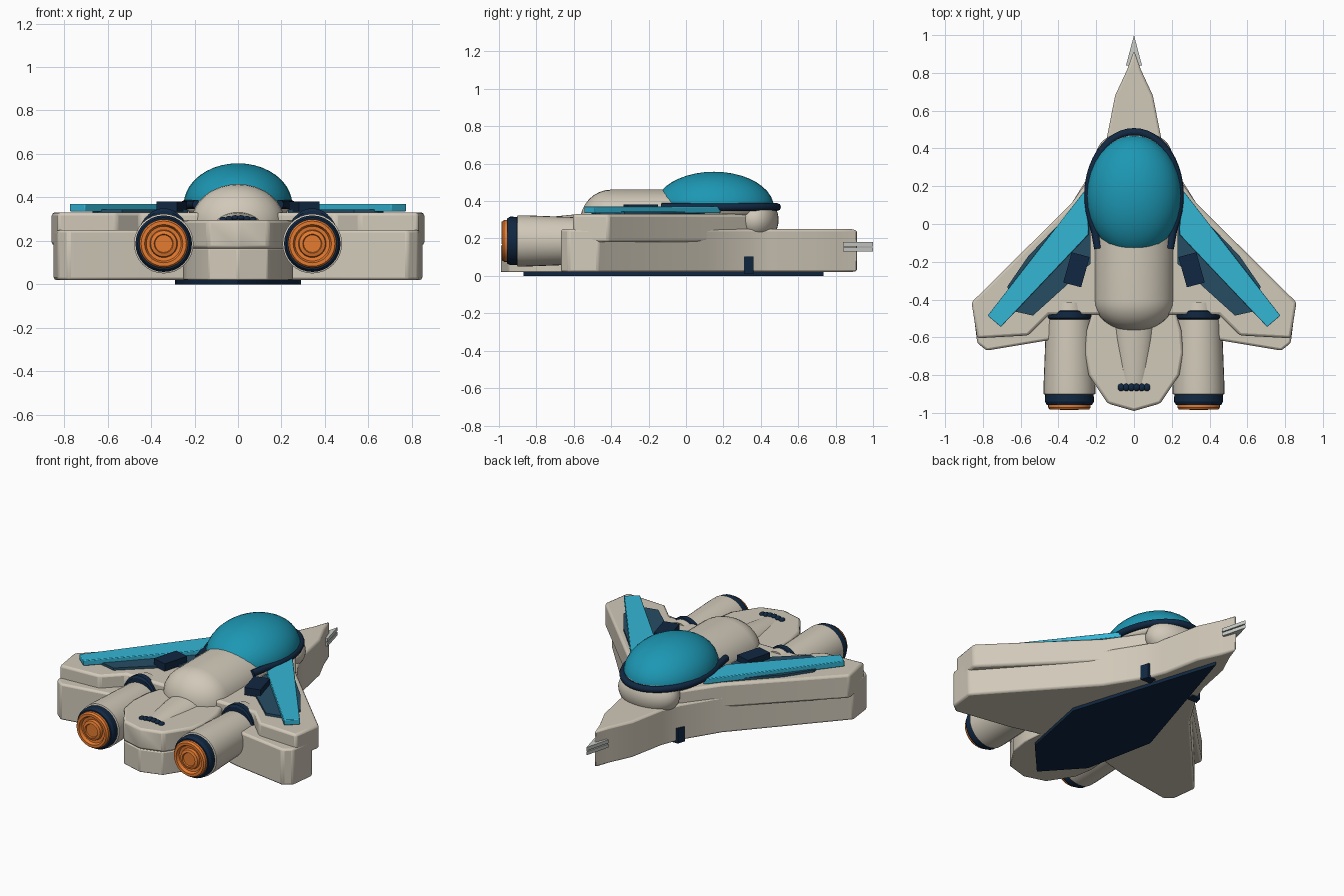
import bpy, bmesh
from math import sin, cos, pi, radians

if "Cube" in bpy.data.objects:
    bpy.data.objects.remove(bpy.data.objects["Cube"])


def material(name, rgb):
    m = bpy.data.materials.new(name)
    m.diffuse_color = [(c / 255) ** 2.2 for c in rgb] + [1]
    m.use_nodes = True
    m.node_tree.nodes["Principled BSDF"].inputs["Base Color"].default_value = m.diffuse_color
    return m


CREAM = material("cream", (208, 200, 184))
NAVY = material("navy", (24, 44, 68))
SLATE = material("slate", (42, 78, 100))
CYAN = material("cyan", (55, 180, 212))
TEAL = material("teal", (34, 150, 178))
ORANGE = material("orange", (228, 122, 52))
SILVER = material("silver", (200, 204, 198))


def finish(name, bm, mat, bevel=0.0):
    bmesh.ops.recalc_face_normals(bm, faces=bm.faces)
    me = bpy.data.meshes.new(name)
    bm.to_mesh(me)
    bm.free()
    ob = bpy.data.objects.new(name, me)
    bpy.context.collection.objects.link(ob)
    me.materials.append(mat)
    if bevel:
        b = ob.modifiers.new("bevel", 'BEVEL')
        b.width, b.segments = bevel, 2
    bpy.context.view_layer.objects.active = ob
    ob.select_set(True)
    bpy.ops.object.shade_smooth_by_angle(angle=radians(32))
    ob.select_set(False)
    return ob


def prism(name, outline, z0, z1, mat, bevel=0.0):
    """Outline in plan, extruded from z0 to z1."""
    bm = bmesh.new()
    f = bm.faces.new([bm.verts.new((x, y, z0)) for x, y in outline])
    r = bmesh.ops.extrude_face_region(bm, geom=[f])
    for v in r['geom']:
        if isinstance(v, bmesh.types.BMVert):
            v.co.z = z1
    return finish(name, bm, mat, bevel)


def mirrored(half):
    """Closed outline from its right half, front to back."""
    return half + [(-x, y) for x, y in reversed(half) if x > 0]


def lathe_y(name, profile, center, mat, scale=(1, 1), n=32):
    """Profile of (radius, y) turned around the y axis."""
    bm = bmesh.new()
    rings = []
    for r, y in profile:
        rings.append([bm.verts.new((center[0] + scale[0] * r * cos(2 * pi * i / n), y,
                                    center[1] + scale[1] * r * sin(2 * pi * i / n))) for i in range(n)])
    for a, b in zip(rings, rings[1:]):
        for i in range(n):
            bm.faces.new((a[i], a[(i + 1) % n], b[(i + 1) % n], b[i]))
    bm.faces.new(rings[0])
    bm.faces.new(rings[-1])
    return finish(name, bm, mat)


def ellipsoid(name, center, radii, mat, cut_below=None):
    bm = bmesh.new()
    bmesh.ops.create_uvsphere(bm, u_segments=32, v_segments=20, radius=1)
    for v in bm.verts:
        v.co = [c + r * k for c, r, k in zip(center, radii, v.co)]
    if cut_below is not None:
        bmesh.ops.bisect_plane(bm, geom=bm.verts[:] + bm.edges[:] + bm.faces[:], plane_co=(0, 0, cut_below),
                               plane_no=(0, 0, -1), clear_outer=True)
        bmesh.ops.holes_fill(bm, edges=[e for e in bm.edges if e.is_boundary])
    return finish(name, bm, mat)


# Hull slabs: long lower one with the nose, shorter upper one
prism("lower_hull", mirrored([(0, .92), (.035, .82), (.1, .68), (.145, .45), (.19, .335), (.33, .11), (.85, -.47),
                              (.83, -.63), (.78, -.67), (.42, -.61), (.2, -.55)]), .02, .25, CREAM, .012)
prism("upper_hull", mirrored([(.1, .4), (.19, .31), (.33, .11), (.86, -.415), (.83, -.605), (.56, -.59),
                              (.45, -.48), (.2, -.48)]), .18, .33, CREAM, .014)

# Tail block and belly plate
tail = [(.2, -.4), (.25, -.56), (.26, -.68), (.24, -.8), (.14, -.95), (0, -.99)]
prism("tail_lower", mirrored([(x * .97, y) for x, y in tail]), .02, .165, CREAM, .006)
prism("tail_upper", mirrored(tail), .165, .295, CREAM, .014)
prism("belly_plate", mirrored([(0, .735), (.29, -.2), (.2, -.65), (0, -.87)]), 0, .022, NAVY)

# Nose probe: two thin stacked blades
for z in (.13, .158):
    prism("nose_probe", mirrored([(0, 1), (.042, .84)]), z, z + .022, SILVER)

# Cockpit tub, canopy and its rim
ellipsoid("cockpit_tub", (0, .37, .3), (.2, .125, .13), CREAM)
ellipsoid("cockpit_base", (0, .15, .35), (.235, .31, .07), CREAM)
ellipsoid("canopy", (0, .15, .365), (.25, .32, .192), TEAL, cut_below=.355)
arc = [(.243 * cos(radians(a)), .15 + .337 * sin(radians(a))) for a in range(-30, 211, 8)]
arc = [(.19, -.13)] + arc + [(-.19, -.13)]
cu = bpy.data.curves.new("canopy_rim", 'CURVE')
cu.dimensions, cu.bevel_depth, cu.bevel_resolution, cu.use_fill_caps = '3D', .021, 2, True
sp = cu.splines.new('POLY')
sp.points.add(len(arc) - 1)
for p, (x, y) in zip(sp.points, arc):
    p.co = (x, y, .368, 1)
cu.materials.append(NAVY)
bpy.context.collection.objects.link(bpy.data.objects.new("canopy_rim", cu))

# Rounded spine behind the canopy, tapering tail fairing and vent
spine = [(.215, .1), (.215, -.4)] + [(max(.215 * cos(a), .001), -.4 - .168 * sin(a))
                                    for a in [pi / 2 * i / 8 for i in range(1, 9)]]
lathe_y("spine", spine, (0, .285), CREAM, (1, .82))
lathe_y("tail_fairing", [(.12, -.45), (.105, -.6), (.065, -.86), (.03, -.88)], (0, .26), CREAM, (1, .65))
for i in range(6):
    ellipsoid("tail_vent", (-.068 + .0272 * i, -.865, .308 - .004 * abs(i - 2.5)), (.018, .02, .012), NAVY)

# Everything that repeats on both sides
for s, side in ((1, "right"), (-1, "left")):
    def part(name, pts, z0, z1, mat, bevel=0.0):
        prism(side + "_" + name, [(s * x, y) for x, y in pts], z0, z1, mat, bevel)

    # Wing decoration
    part("wing_panel", [(.23, .1), (.33, .07), (.56, -.17), (.67, -.33), (.645, -.46), (.535, -.485),
                        (.23, -.21)], .325, .345, SLATE)
    part("wing_stripe", [(.25, .185), (.27, .165), (.775, -.485), (.705, -.545), (.24, -.055)],
         .335, .37, CYAN, .004)
    part("wing_box", [(.33, -.15), (.235, -.175), (.28, -.335), (.375, -.31)][::1] if s else [],
         .335, .382, NAVY)
    part("hull_tab", [(.14, .31), (.21, .31), (.195, .36), (.14, .36)], .012, .105, NAVY)

    # Engine: collar, body, nozzle ring and glowing rings
    c = (s * .342, .19)
    lathe_y(side + "_engine_front", [(.15, -.415), (.155, -.47)], c, CREAM, (.72, 1))
    lathe_y(side + "_engine_collar", [(.148, -.455), (.16, -.463), (.16, -.497), (.148, -.505)], c, NAVY, (.77, 1))
    c = (s * .342, .187)
    lathe_y(side + "_engine_body", [(.12, -.45), (.124, -.52), (.137, -.86), (.137, -.9), (.125, -.905)], c, CREAM)
    lathe_y(side + "_nozzle_ring", [(.128, -.89), (.13, -.94), (.12, -.957), (.1, -.957)], c, NAVY)
    lathe_y(side + "_nozzle_glow", [(.112, -.94), (.112, -.972), (.104, -.983), (.088, -.983), (.08, -.965),
                                    (.064, -.963), (.06, -.98), (.044, -.985), (.04, -.978), (.001, -.978)],
            c, ORANGE)
